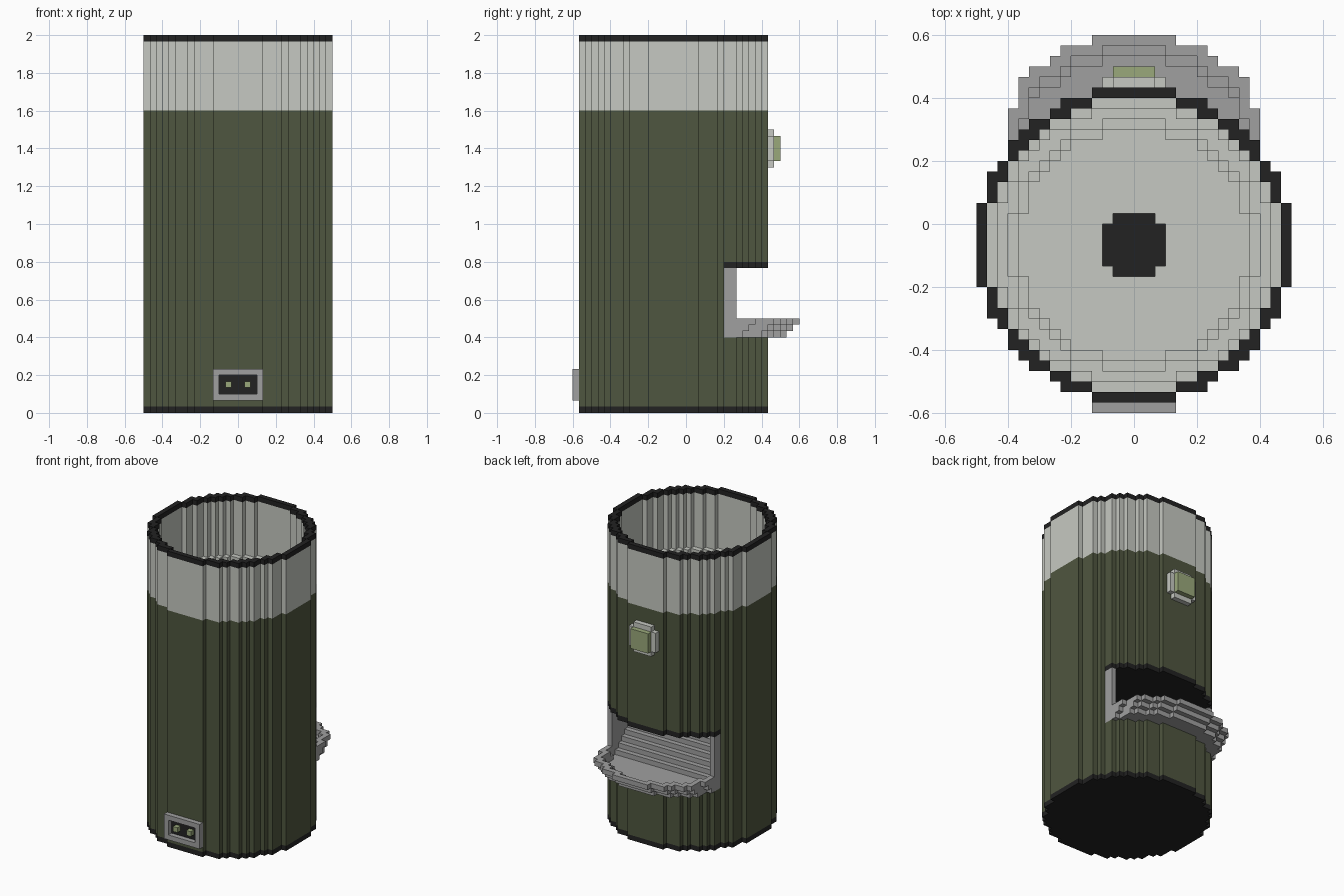
import bpy, bmesh

if "Cube" in bpy.data.objects:
    bpy.data.objects.remove(bpy.data.objects["Cube"])

U = 1 / 30           # block size
Y0 = -2 * U          # centre of the round body in y
grid = {}            # (column, row, layer) -> part name


def mat(name, r, g, b):
    m = bpy.data.materials.new(name)
    m.diffuse_color = (r, g, b, 1)
    m.use_nodes = True
    m.node_tree.nodes["Principled BSDF"].inputs["Base Color"].default_value = m.diffuse_color
    return m


olive = mat("olive", 0.078, 0.093, 0.050)
pale = mat("pale_grey", 0.565, 0.584, 0.54)
black = mat("black", 0.016, 0.016, 0.016)
grey = mat("mid_grey", 0.352, 0.352, 0.352)
sage = mat("sage_green", 0.323, 0.397, 0.198)
parts = {"base": black, "body": olive, "hopper": pale, "hopper_hole": black,
         "top_rim": black, "opening_trim": black, "chute": grey, "bowl": grey,
         "sensor_frame": pale, "sensor_button": sage, "socket_frame": grey,
         "socket_panel": black, "socket_pins": sage}


def col(x):
    """Mirrored column number, counted from the centre line."""
    return x if x >= 0 else -1 - x


def disc(r):
    return {(x, y) for x in range(-r, r) for y in range(-r, r)
            if (x + .5) ** 2 + (y + .5) ** 2 <= r * r}


def rect(half, y0, y1):
    return {(x, y) for x in range(-half, half) for y in range(y0, y1)}


def fill(part, cells, z0, z1):
    for z in range(z0, z1):
        for x, y in cells:
            if part:
                grid[x, y, z] = part
            else:
                grid.pop((x, y, z), None)


D = {r: disc(r) for r in (3, 11, 12, 13, 14, 15)}

# Round body with base
fill("base", D[15], 0, 1)
fill("body", D[15], 1, 43)
fill("body", D[15] - D[14], 43, 48)

# Hopper at the top: band, stepped floor and feed hole
fill("hopper", D[15] - D[14], 48, 59)
fill("top_rim", D[15] - D[14], 59, 60)
fill("hopper", D[14] - D[3], 43, 45)
fill("hopper_hole", D[3], 43, 44)
for i, r in enumerate((11, 12, 13)):
    fill("hopper", D[14] - D[r], 45 + i, 46 + i)

# Opening at the back, with trim above and grey side walls
opening = {c for c in D[15] if c[1] >= 8} | rect(11, 0, 8)
fill(None, opening, 12, 23)
fill("opening_trim", opening, 23, 24)
fill("chute", rect(12, 0, 10) - rect(11, 0, 10), 12, 23)

# Stepped chute inside the opening
for z in range(13, 22):
    fill("chute", rect(11, 0, 22 - z), z, z + 1)
fill("chute", rect(11, 0, 8), 12, 13)

# Bowl: three terraces, each one row shorter than the one above
widths = {19: 4, 18: 7, 17: 8, 16: 10, 15: 11, 14: 11, 13: 11}


def terrace(shift, inset=0):
    return {(x, y) for x in range(-12, 12) for y in range(8, 20)
            if y + shift < 20 and col(x) < widths.get(y + shift, 12) - inset}


fill("bowl", terrace(2), 12, 13)
fill("bowl", terrace(1) - terrace(2, 1) - rect(11, 8, 9), 13, 14)
fill("bowl", terrace(0) - terrace(1, 1), 14, 15)

# Sensor on the back
for z in range(39, 45):
    fill("sensor_frame", rect(2 if z in (39, 44) else 3, 15, 16), z, z + 1)
fill("sensor_button", rect(2, 16, 17), 40, 44)

# Power socket on the front
fill("socket_frame", rect(4, -16, -15), 2, 7)
fill(None, rect(3, -16, -15), 3, 6)
fill("socket_panel", rect(3, -15, -14), 3, 6)
fill("socket_pins", rect(2, -16, -15) - rect(1, -16, -15), 4, 5)

# Skin each part with its exposed faces only
SIDES = {(1, 0, 0): ((1, 0, 0), (1, 1, 0), (1, 1, 1), (1, 0, 1)),
         (-1, 0, 0): ((0, 0, 0), (0, 0, 1), (0, 1, 1), (0, 1, 0)),
         (0, 1, 0): ((0, 1, 0), (0, 1, 1), (1, 1, 1), (1, 1, 0)),
         (0, -1, 0): ((0, 0, 0), (1, 0, 0), (1, 0, 1), (0, 0, 1)),
         (0, 0, 1): ((0, 0, 1), (1, 0, 1), (1, 1, 1), (0, 1, 1)),
         (0, 0, -1): ((0, 0, 0), (0, 1, 0), (1, 1, 0), (1, 0, 0))}
skins = {name: (bmesh.new(), {}) for name in parts}
for (x, y, z), name in grid.items():
    bm, verts = skins[name]
    for (dx, dy, dz), corners in SIDES.items():
        if (x + dx, y + dy, z + dz) in grid:
            continue
        face = []
        for a, b, c in corners:
            k = (x + a, y + b, z + c)
            if k not in verts:
                verts[k] = bm.verts.new((k[0] * U, k[1] * U + Y0, k[2] * U))
            face.append(verts[k])
        bm.faces.new(face)

for name, (bm, _) in skins.items():
    # merge flat areas into larger faces
    bmesh.ops.dissolve_limit(bm, angle_limit=0.01, verts=bm.verts[:], edges=bm.edges[:])
    me = bpy.data.meshes.new(name)
    bm.to_mesh(me)
    bm.free()
    me.materials.append(parts[name])
    bpy.context.collection.objects.link(bpy.data.objects.new(name, me))
